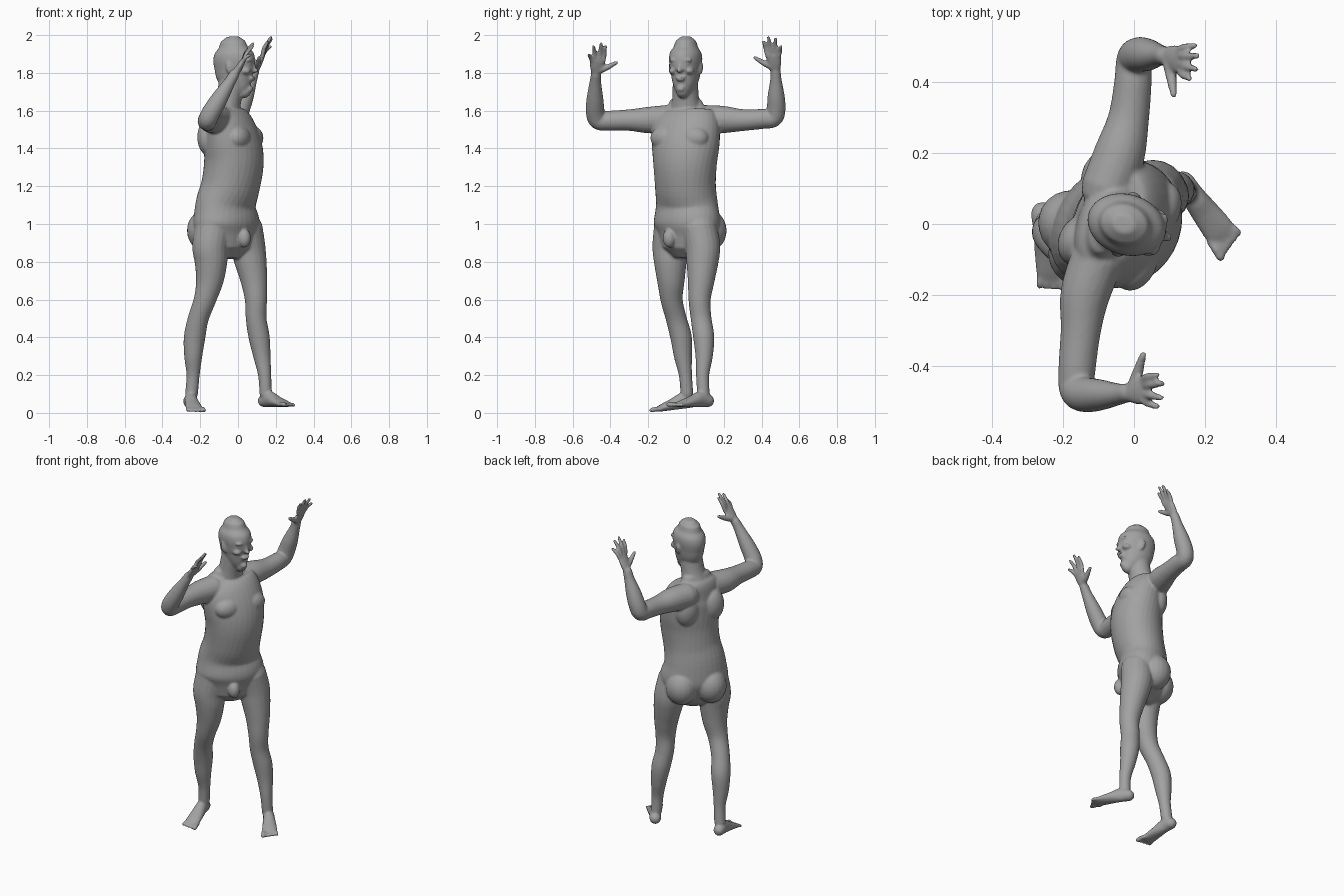
import bpy, bmesh, math
from mathutils import Vector, Matrix

if "Cube" in bpy.data.objects:
    bpy.data.objects.remove(bpy.data.objects["Cube"])

bm = bmesh.new()
UP = Vector((0, 0, 1))


def heading(deg):
    a = math.radians(deg)
    return Vector((math.cos(a), math.sin(a), 0))


def spline(rows, steps=5):
    """Catmull-Rom through rows of equal length."""
    rows = [Vector(r) for r in rows]
    pts = [2 * rows[0] - rows[1]] + rows + [2 * rows[-1] - rows[-2]]
    out = []
    for p, q, r, s in zip(pts, pts[1:], pts[2:], pts[3:]):
        for k in range(steps):
            t = k / steps
            out.append(0.5 * (2 * q + (r - p) * t + (2 * p - 5 * q + 4 * r - s) * t * t
                              + (3 * q - p - 3 * r + s) * t ** 3))
    return out + [rows[-1]]


def loft(rows, ref=None, sides=20):
    """Rows: x, y, z, radius along reference, radius across, yaw of reference."""
    rows = spline([tuple(r) + (0,) * (6 - len(r)) for r in rows])
    centres = [Vector(r[:3]) for r in rows]
    rings = []
    last = len(rows) - 1
    for i, r in enumerate(rows):
        t = (centres[min(i + 1, last)] - centres[max(i - 1, 0)]).normalized()
        u = ref or heading(r[5])
        u = (u - t * u.dot(t)).normalized()
        v = t.cross(u)
        dome = [(0, 1)]
        tip = min(r[3], r[4])
        if i == 0:
            dome = [(-.9, .4), (-.5, .85), (0, 1)]
        elif i == last:
            dome = [(0, 1), (.5, .85), (.9, .4)]
        for off, k in dome:
            ring = []
            for j in range(sides):
                a = math.tau * j / sides
                ring.append(bm.verts.new(centres[i] + t * off * tip
                            + u * r[3] * k * math.cos(a) + v * r[4] * k * math.sin(a)))
            rings.append(ring)
    for lo, hi in zip(rings, rings[1:]):
        for j in range(sides):
            n = (j + 1) % sides
            bm.faces.new((lo[j], lo[n], hi[n], hi[j]))
    bm.faces.new(rings[0][::-1])
    bm.faces.new(rings[-1])


def limb(points, ref=None):
    loft([(x, y, z, r, r) for x, y, z, r in points], ref)


def blob(pos, radii, yaw=0, pitch=0):
    m = (Matrix.Translation(pos) @ Matrix.Rotation(math.radians(yaw), 4, 'Z')
         @ Matrix.Rotation(math.radians(pitch), 4, 'Y') @ Matrix.Diagonal((*radii, 1)))
    bmesh.ops.create_uvsphere(bm, u_segments=20, v_segments=14, radius=1, matrix=m)


# Torso, twisting from hips to shoulders
loft([(-.06, 0, .93, .125, .165, -45), (-.062, .005, 1.0, .148, .2, -45),
      (-.065, .005, 1.1, .14, .182, -42), (-.04, -.003, 1.2, .148, .168, -36),
      (-.022, -.005, 1.32, .152, .174, -30), (-.028, -.002, 1.42, .145, .186, -25),
      (-.05, 0, 1.52, .122, .185, -22), (-.075, 0, 1.59, .085, .155, -20),
      (-.075, 0, 1.63, .055, .1, -20)], sides=32)
chest, hips = heading(-24), heading(-45)
for s in (-1, 1):
    side = heading(66) * s
    blob(Vector((-.04, 0, 1.455)) + chest * .085 + side * .08, (.06, .085, .065), -24)
    blob(Vector((-.05, 0, 1.46)) - chest * .075 + side * .085, (.06, .075, .1), -24)
    blob(Vector((-.06, .005, .965)) - hips * .075 + heading(45) * s * .085, (.1, .095, .11), -45)
blob(Vector((-.055, 0, .925)) + hips * .125, (.035, .035, .05), -45)

# Neck and head
loft([(-.07, 0, 1.58, .08, .09, -20), (-.05, -.002, 1.66, .068, .072, -18),
      (-.03, -.004, 1.76, .07, .066, -17)])
face, cheek = heading(-17), heading(73)
skull = Vector((-.014, -.004, 0))


def on_head(fwd, side, z):
    return skull + face * fwd + cheek * side + UP * z


loft([(*on_head(f, 0, z), d, w, -17) for z, f, d, w in (
    (1.70, .05, .04, .034), (1.72, .036, .06, .05), (1.75, .018, .082, .064),
    (1.79, .0, .103, .075), (1.83, -.004, .11, .081), (1.87, -.007, .113, .086),
    (1.905, -.01, .104, .082), (1.935, -.012, .078, .064))], sides=28)
blob(on_head(.106, 0, 1.812), (.022, .014, .012), -17)
blob(on_head(.1, 0, 1.833), (.014, .009, .03), -17, -18)
blob(on_head(.094, 0, 1.774), (.014, .027, .007), -17)
blob(on_head(.091, 0, 1.763), (.014, .023, .007), -17)
blob(on_head(.08, 0, 1.715), (.018, .022, .017), -17)
for s in (-1, 1):
    blob(on_head(.088, .034 * s, 1.868), (.016, .03, .009), -17)
    blob(on_head(.07, .045 * s, 1.81), (.027, .024, .018), -17)
    blob(on_head(.085, .034 * s, 1.847), (.013, .014, .008), -17)
    blob(on_head(-.005, .083 * s, 1.825), (.02, .01, .035), -17 - 20 * s, -12)

# Arms, raised and bent at the elbow
limb([(-.075, .1, 1.555, .075), (-.04, .2, 1.553, .072), (-.015, .3, 1.55, .058),
      (-.003, .4, 1.556, .053), (.0, .462, 1.562, .05), (.014, .477, 1.61, .05),
      (.04, .477, 1.68, .045), (.07, .476, 1.76, .031), (.086, .474, 1.81, .027)], heading(0))
limb([(-.105, -.1, 1.555, .075), (-.138, -.2, 1.55, .07), (-.15, -.3, 1.55, .057),
      (-.16, -.4, 1.547, .053), (-.162, -.462, 1.548, .05), (-.142, -.48, 1.59, .05),
      (-.1, -.482, 1.66, .045), (-.045, -.48, 1.75, .031), (-.018, -.476, 1.795, .027)], heading(0))


def hand(wrist, knuckle, spread, tips, thumb):
    wrist, knuckle, thumb = Vector(wrist), Vector(knuckle), Vector(thumb)
    normal = Vector((.9, 0, -.42))
    mid = wrist.lerp(knuckle, .55)
    loft([(*wrist, .02, .025), (*mid, .018, .038), (*knuckle, .013, .042)], normal)
    for i, tip in enumerate(tips):
        base = knuckle + Vector((0, spread * (i - 1.5) / 1.5, 0))
        tip = Vector(tip)
        bend = base.lerp(tip, .5) + normal * -.006
        limb([(*base, .012), (*bend, .0115), (*tip, .009)], normal)
    root = wrist.lerp(knuckle, .25)
    limb([(*root, .02), (*(root.lerp(thumb, .5) + UP * -.004), .016), (*thumb, .01)], normal)


hand((.086, .474, 1.805), (.13, .462, 1.89), .031,
     [(.157, .41, 1.965), (.174, .437, 1.988), (.178, .474, 1.98), (.172, .503, 1.94)],
     (.112, .365, 1.88))
hand((-.018, -.476, 1.79), (.028, -.467, 1.865), -.031,
     [(.065, -.425, 1.94), (.08, -.45, 1.955), (.077, -.49, 1.94), (.065, -.514, 1.895)],
     (.026, -.368, 1.855))

# Legs, mid stride
limb([(.035, .07, .98, .095), (.052, .088, .88, .093), (.067, .087, .8, .085),
      (.085, .08, .7, .071), (.095, .072, .6, .059), (.096, .08, .5, .055),
      (.112, .094, .4, .056), (.127, .096, .3, .046), (.141, .088, .2, .035),
      (.147, .092, .1, .033)])
limb([(-.13, -.07, .98, .1), (-.147, -.083, .88, .095), (-.143, -.083, .8, .087),
      (-.15, -.08, .7, .073), (-.175, -.076, .6, .059), (-.21, -.052, .5, .055),
      (-.23, -.026, .4, .057), (-.237, -.016, .3, .048), (-.238, -.003, .2, .035),
      (-.246, .005, .1, .034)])


def foot(heel, toe, inner):
    """Heel and toe are points on the sole; inner is the sign of the big toe side."""
    heel, toe = Vector(heel), Vector(toe)
    along = (toe - heel).normalized()
    across = UP.cross(along).normalized()
    rows = []
    for t, h, w in ((.12, .034, .034), (.3, .043, .034), (.52, .031, .04),
                    (.74, .02, .045), (.84, .014, .043)):
        rows.append((*(heel.lerp(toe, t) + UP * h), h, w))
    loft(rows, UP)
    for i in range(5):
        off = across * inner * (.036 - .018 * i)
        r = .013 if i == 0 else .0095
        start = heel.lerp(toe, .8) + off + UP * .014
        end = heel.lerp(toe, 1 - .022 * i) + off * 1.15 + UP * (r + .001)
        limb([(*start, r), (*(start.lerp(end, .5) + UP * .003), r), (*end, r)], UP)


foot((.118, .142, .03), (.277, -.068, .03), -1)
foot((-.262, .06, .03), (-.222, -.19, .0), 1)

# One continuous skin over all the parts
bmesh.ops.recalc_face_normals(bm, faces=bm.faces)
mesh = bpy.data.meshes.new("body")
bm.to_mesh(mesh)
bm.free()
body = bpy.data.objects.new("body", mesh)
bpy.context.collection.objects.link(body)
remesh = body.modifiers.new("skin", 'REMESH')
remesh.mode = 'VOXEL'
remesh.voxel_size = .0065
remesh.use_smooth_shade = True
smooth = body.modifiers.new("soften", 'SMOOTH')
smooth.factor = .5
smooth.iterations = 5

grey = bpy.data.materials.new("plain grey")
grey.use_nodes = True
colour = (.36, .36, .36, 1)
grey.diffuse_color = colour
grey.node_tree.nodes["Principled BSDF"].inputs["Base Color"].default_value = colour
mesh.materials.append(grey)
for p in mesh.polygons:
    p.use_smooth = True
